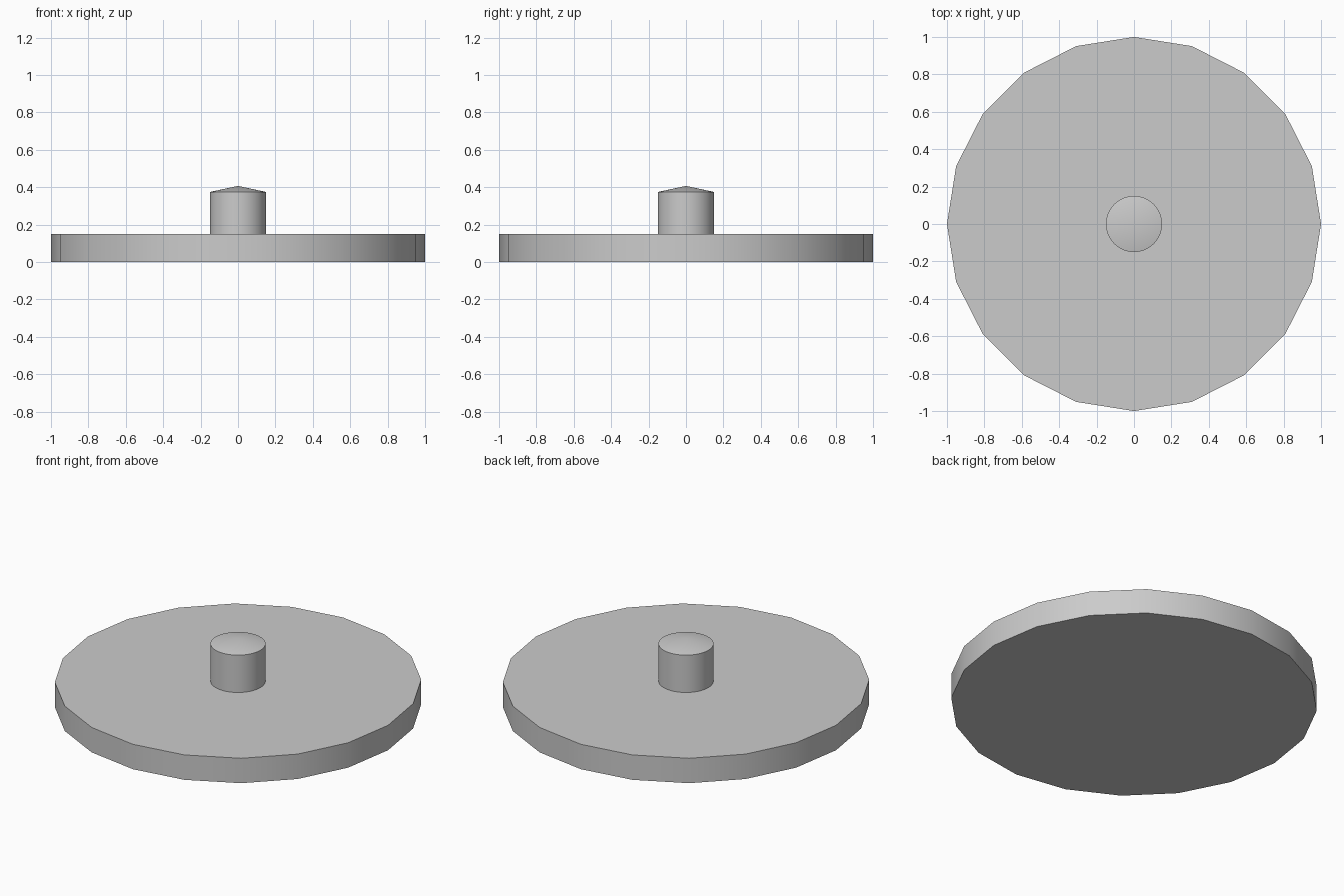
import bpy
import math

if "Cube" in bpy.data.objects:
    bpy.data.objects.remove(bpy.data.objects["Cube"])


def lathe(name, profile, sides):
    """Revolve (radius, z) points about z; zero radius gives a pole, ends are capped."""
    verts, faces, rings = [], [], []
    for r, z in profile:
        start = len(verts)
        if r == 0:
            verts.append((0, 0, z))
            rings.append([start] * sides)
        else:
            for i in range(sides):
                a = 2 * math.pi * i / sides
                verts.append((r * math.cos(a), r * math.sin(a), z))
            rings.append(list(range(start, start + sides)))
    for low, high in zip(rings, rings[1:]):
        for i in range(sides):
            j = (i + 1) % sides
            quad = [low[i], low[j], high[j], high[i]]
            faces.append(list(dict.fromkeys(quad)))
    if profile[0][0] > 0:
        faces.append(rings[0][::-1])
    if profile[-1][0] > 0:
        faces.append(rings[-1])
    mesh = bpy.data.meshes.new(name)
    mesh.from_pydata(verts, [], faces)
    obj = bpy.data.objects.new(name, mesh)
    bpy.context.collection.objects.link(obj)
    bpy.ops.object.select_all(action='DESELECT')
    obj.select_set(True)
    bpy.context.view_layer.objects.active = obj
    # The rim and the shallow cone top keep their hard border
    bpy.ops.object.shade_smooth_by_angle(angle=math.radians(30))
    return obj


# Twenty-sided flat disc
lathe("disc", [(1.0, 0.0), (1.0, 0.15)], 20)

# Round knob with a shallow pointed top
lathe("knob", [(0.15, 0.15), (0.15, 0.375), (0.0, 0.407)], 48)
